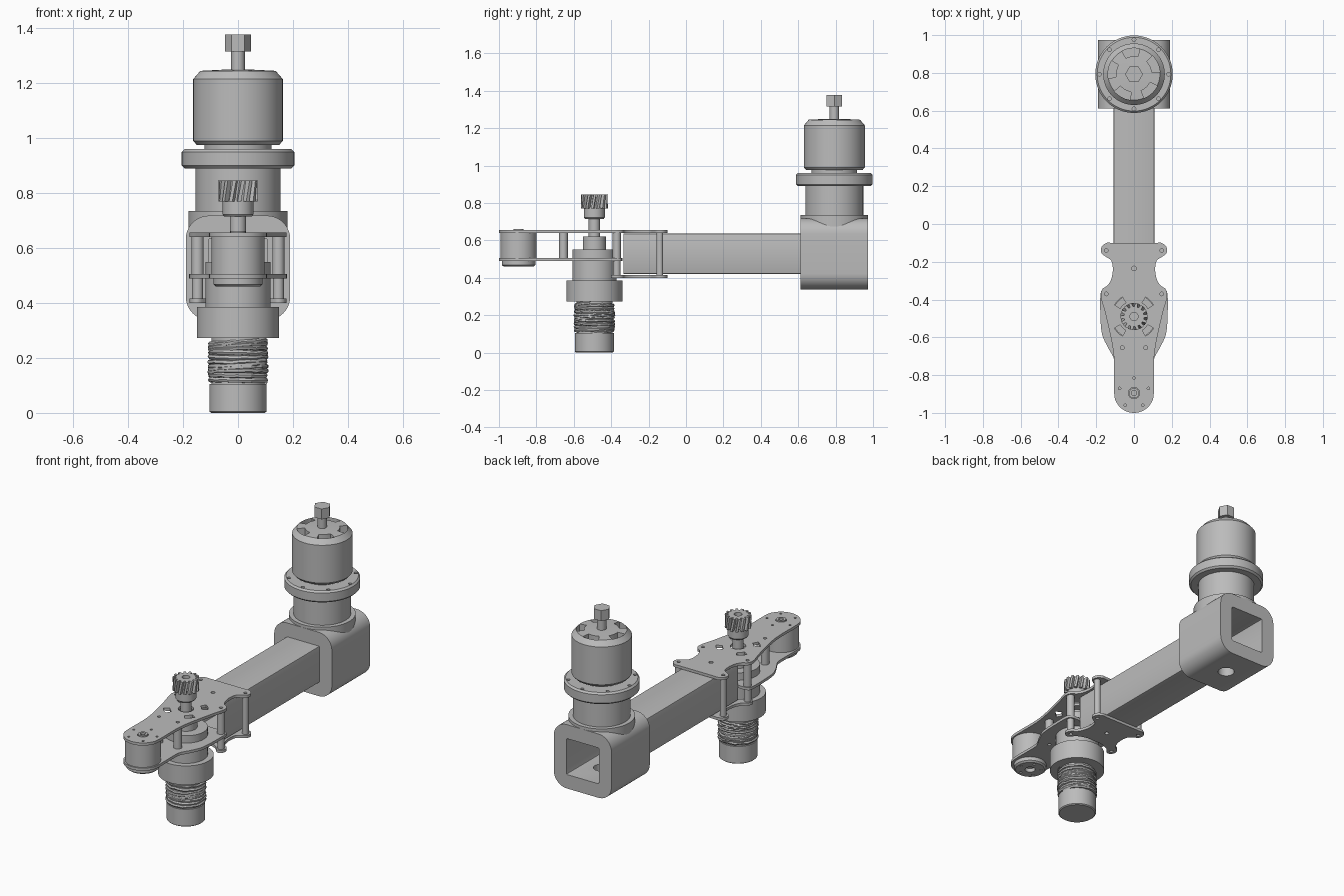
import bpy, bmesh, math, random
from mathutils import Vector

random.seed(4)
cube = bpy.data.objects.get("Cube")
if cube:
    bpy.data.objects.remove(cube, do_unlink=True)

grey = bpy.data.materials.new("machined grey")
grey.use_nodes = True
grey.diffuse_color = (0.5, 0.5, 0.5, 1)
grey.node_tree.nodes["Principled BSDF"].inputs["Base Color"].default_value = (0.5, 0.5, 0.5, 1)
parts = []


def finish(name, bm):
    bmesh.ops.recalc_face_normals(bm, faces=bm.faces)
    mesh = bpy.data.meshes.new(name)
    bm.to_mesh(mesh)
    bm.free()
    mesh.materials.append(grey)
    ob = bpy.data.objects.new(name, mesh)
    bpy.context.collection.objects.link(ob)
    parts.append(ob)
    return ob


def prism(name, outlines, a, b, axis="z", twist=0.0):
    """Extrude closed outlines from a to b along z or y."""
    bm = bmesh.new()
    for pts in outlines:
        rings = []
        for t, ang in ((a, 0), (b, twist)):
            c, s = math.cos(ang), math.sin(ang)
            turned = [(u * c - v * s, u * s + v * c) for u, v in pts]
            rings.append([bm.verts.new((u, v, t) if axis == "z" else (u, t, v)) for u, v in turned])
        bm.faces.new(rings[0])
        bm.faces.new(rings[1])
        n = len(pts)
        for i in range(n):
            j = (i + 1) % n
            bm.faces.new((rings[0][i], rings[0][j], rings[1][j], rings[1][i]))
    return finish(name, bm)


def lathe(name, profile, y, seg=64):
    """Revolve (radius, z) points about a vertical axis; ends are capped."""
    bm = bmesh.new()
    rings = [[bm.verts.new((x, v, z)) for x, v in circle(0, y, r, seg)] for r, z in profile]
    for lo, hi in zip(rings, rings[1:]):
        for i in range(seg):
            j = (i + 1) % seg
            bm.faces.new((lo[i], lo[j], hi[j], hi[i]))
    bm.faces.new(rings[0])
    bm.faces.new(rings[-1])
    return finish(name, bm)


def cut(target, cutter):
    """Subtract the cutter, bake the result and drop the cutter."""
    mod = target.modifiers.new("cut", "BOOLEAN")
    mod.operation, mod.solver, mod.object = "DIFFERENCE", "EXACT", cutter
    deps = bpy.context.evaluated_depsgraph_get()
    mesh = bpy.data.meshes.new_from_object(target.evaluated_get(deps))
    target.modifiers.clear()
    target.data = mesh
    parts.remove(cutter)
    bpy.data.objects.remove(cutter, do_unlink=True)


def circle(x, y, r, n=20, start=0.0):
    return [(x + r * math.cos(start + math.tau * i / n), y + r * math.sin(start + math.tau * i / n))
            for i in range(n)]


def arc_slot(y, r0, r1, mid, span, n=8):
    angs = [mid + span * (i / n - 0.5) for i in range(n + 1)]
    return ([(r1 * math.cos(a), y + r1 * math.sin(a)) for a in angs]
            + [(r0 * math.cos(a), y + r0 * math.sin(a)) for a in reversed(angs)])


def rounded_square(cz, half, r, n=10):
    pts = []
    for k, (sx, sz) in enumerate(((1, 1), (-1, 1), (-1, -1), (1, -1))):
        for i in range(n + 1):
            a = math.pi / 2 * (k + i / n)
            pts.append((sx * (half - r) + r * math.cos(a), cz + sz * (half - r) + r * math.sin(a)))
    return pts


def mirrored(half, steps=4):
    """Smooth a right-hand half outline and mirror it in x."""
    p = [Vector(q) for q in half]
    p = [Vector((-p[1].x, p[1].y))] + p + [Vector((-p[-2].x, p[-2].y))]
    right = []
    for a, b, c, d in zip(p, p[1:], p[2:], p[3:]):
        for s in range(steps):
            t = s / steps
            q = 0.5 * (2 * b + (c - a) * t + (2 * a - 5 * b + 4 * c - d) * t * t
                       + (3 * b - a - 3 * c + d) * t ** 3)
            right.append((q.x, q.y))
    right.append(tuple(p[-2]))
    return right + [(-x, y) for x, y in reversed(right[1:-1])]


REAR, FRONT, NOSE = 0.793, -0.49, -0.895

# Square arm and the housing it plugs into
arm = prism("arm_tube", [rounded_square(0.528, 0.108, 0.006, 2)], -0.335, 0.66, "y")
cut(arm, prism("arm_bore", [rounded_square(0.528, 0.096, 0.004, 2)], -0.5, 0.8, "y"))
housing = prism("arm_housing", [rounded_square(0.528, 0.19, 0.085)], 0.612, 0.973, "y")
cut(housing, prism("housing_bore", [rounded_square(0.528, 0.107, 0.006, 2)], 0.5, 1.1, "y"))
cut(housing, prism("drain_hole", [circle(0, REAR, 0.045, 32)], 0.3, 0.45))

# Rear motor stack
lathe("housing_collar", [(0.18, 0.66), (0.18, 0.735)], REAR)
lathe("motor_pedestal", [(0.155, 0.73), (0.155, 0.9)], REAR)
flange = lathe("motor_flange", [(0.195, 0.89), (0.205, 0.9), (0.205, 0.95), (0.195, 0.96)], REAR)
cut(flange, prism("flange_holes", [circle(*c, 0.01, 12) for c in circle(0, REAR, 0.183, 8)], 0.93, 1))
lathe("motor_neck", [(0.122, 0.95), (0.122, 0.99)], REAR)
bell = lathe("motor_bell", [(0.15, 0.975), (0.163, 0.99), (0.163, 1.215), (0.137, 1.245), (0.04, 1.25)], REAR)
vents = [arc_slot(REAR, 0.095, 0.138, math.pi / 2 + math.tau * (i + 0.1) / 5, 0.7) for i in range(5)]
cut(bell, prism("bell_vents", vents, 1.19, 1.3))
lathe("motor_shaft", [(0.025, 1.24), (0.025, 1.33)], REAR, 24)
lathe("hex_nut", [(0.047, 1.315), (0.047, 1.377)], REAR, 6)

# Front plates, sharing the clamp end and the round nose
clamp_end = [(0, -0.1), (0.11, -0.1), (0.145, -0.1), (0.172, -0.122), (0.172, -0.155), (0.145, -0.176),
             (0.12, -0.195), (0.112, -0.24), (0.12, -0.29), (0.14, -0.325), (0.165, -0.342), (0.176, -0.37)]
nose_end = [(0.105, -0.74), (0.105, -0.895), (0.091, -0.948), (0.053, -0.986), (0, -1)]
clamp_holes = [circle(s * 0.147, -0.14, 0.01, 12) for s in (-1, 1)]
lobe_holes = [circle(s * 0.147, -0.37, 0.01, 12) for s in (-1, 1)]
mid_holes = [circle(s * 0.062, -0.655, 0.01, 12) for s in (-1, 1)]

top = prism("top_plate", [mirrored(clamp_end + [(0.17, -0.41), (0.15, -0.48), (0.115, -0.64)] + nose_end)],
            0.64, 0.656)
slots = [arc_slot(FRONT, 0.085, 0.12, math.pi / 4 + math.pi / 2 * i, 0.5) for i in range(4)]
nose_holes = [circle(*c, 0.007, 10) for c in circle(0, NOSE, 0.08, 5, math.pi / 2)]
cut(top, prism("top_holes", clamp_holes + lobe_holes + mid_holes + slots + nose_holes
               + [circle(0, -0.235, 0.012), circle(0, FRONT, 0.042, 32), circle(0, NOSE, 0.03, 24)], 0.6, 0.7))

lower = prism("lower_plate", [mirrored([(0, -0.34), (0.11, -0.342), (0.158, -0.345), (0.177, -0.37),
                                        (0.178, -0.48), (0.17, -0.58), (0.14, -0.65), (0.112, -0.7)] + nose_end)],
              0.49, 0.506)
cut(lower, prism("lower_holes", mid_holes + lobe_holes, 0.4, 0.6))

clamp = prism("clamp_plate", [mirrored(clamp_end + [(0.165, -0.395), (0.14, -0.4), (0.105, -0.365),
                                                    (0.05, -0.345), (0, -0.345)])], 0.4, 0.416)
cut(clamp, prism("clamp_holes", clamp_holes + lobe_holes + [circle(0, -0.235, 0.012)], 0.3, 0.5))

# Standoffs between the plates, one pair each
for name, x, y, r, lo, hi in (("clamp_standoff", 0.147, -0.14, 0.018, 0.414, 0.642),
                              ("lobe_standoff", 0.147, -0.37, 0.022, 0.504, 0.642),
                              ("lobe_spacer", 0.147, -0.37, 0.02, 0.414, 0.492),
                              ("middle_standoff", 0.062, -0.655, 0.023, 0.504, 0.642)):
    for side, s in (("left", 1), ("right", -1)):
        prism(f"{name}_{side}", [circle(s * x, y, r)], lo, hi)

# Nose drum with its cap
lathe("nose_drum", [(0.097, 0.504), (0.097, 0.642)], NOSE)
cap = lathe("nose_cap", [(0.08, 0.46), (0.09, 0.468), (0.09, 0.492)], NOSE)
cut(cap, prism("cap_holes", [circle(0, NOSE, 0.028)]
               + [circle(*c, 0.008, 10) for c in circle(0, NOSE, 0.062, 5)], 0.4, 0.482))
lathe("nose_pin", [(0.027, 0.63), (0.027, 0.662), (0.014, 0.662), (0.014, 0.645)], NOSE, 24)

# Front motor column
lathe("lower_barrel", [(0.098, 0), (0.104, 0.005), (0.104, 0.105), (0.096, 0.105), (0.096, 0.28)], FRONT)
lathe("column_collar", [(0.15, 0.272), (0.15, 0.385)], FRONT)
lathe("column_body", [(0.118, 0.38), (0.118, 0.55)], FRONT)
lathe("column_head", [(0.062, 0.54), (0.062, 0.62)], FRONT, 32)
lathe("column_shaft", [(0.03, 0.6), (0.03, 0.73)], FRONT, 24)
lathe("pinion_hub", [(0.05, 0.715), (0.056, 0.722), (0.056, 0.775)], FRONT, 32)

# Pinion with slightly slanted teeth
teeth = 14
gear = [(r * math.cos(math.tau * (i + k) / teeth), r * math.sin(math.tau * (i + k) / teeth))
        for i in range(teeth) for r, k in ((0.053, 0), (0.053, 0.3), (0.072, 0.45), (0.072, 0.85))]
pinion = prism("pinion", [gear], 0.77, 0.845, twist=0.2)
cut(pinion, prism("pinion_bore", [circle(0, 0, 0.022)], 0.8, 0.9))
pinion.location.y = FRONT

# Uneven wire winding round the barrel
curve = bpy.data.curves.new("winding_path", "CURVE")
curve.dimensions, curve.bevel_depth, curve.bevel_resolution = "3D", 0.0095, 1
spline = curve.splines.new("POLY")
turns, per_turn = 11, 28
count = turns * per_turn
spline.points.add(count - 1)
for i, pt in enumerate(spline.points):
    a = math.tau * i / per_turn
    r = 0.1 + random.uniform(-0.003, 0.003)
    z = 0.112 + 0.15 * i / count + 0.005 * math.sin(a * 0.83) + random.uniform(-0.002, 0.002)
    pt.co = (r * math.cos(a), FRONT + r * math.sin(a), z, 1)
path = bpy.data.objects.new("winding_path", curve)
bpy.context.collection.objects.link(path)
wire = bpy.data.meshes.new_from_object(path.evaluated_get(bpy.context.evaluated_depsgraph_get()))
bpy.data.objects.remove(path, do_unlink=True)
wire.materials.clear()
wire.materials.append(grey)
winding = bpy.data.objects.new("wire_winding", wire)
bpy.context.collection.objects.link(winding)
parts.append(winding)

# Smooth curved walls, keep edges crisp
bpy.ops.object.select_all(action="DESELECT")
for ob in parts:
    ob.select_set(True)
bpy.context.view_layer.objects.active = parts[0]
bpy.ops.object.shade_smooth_by_angle(angle=math.radians(28))
